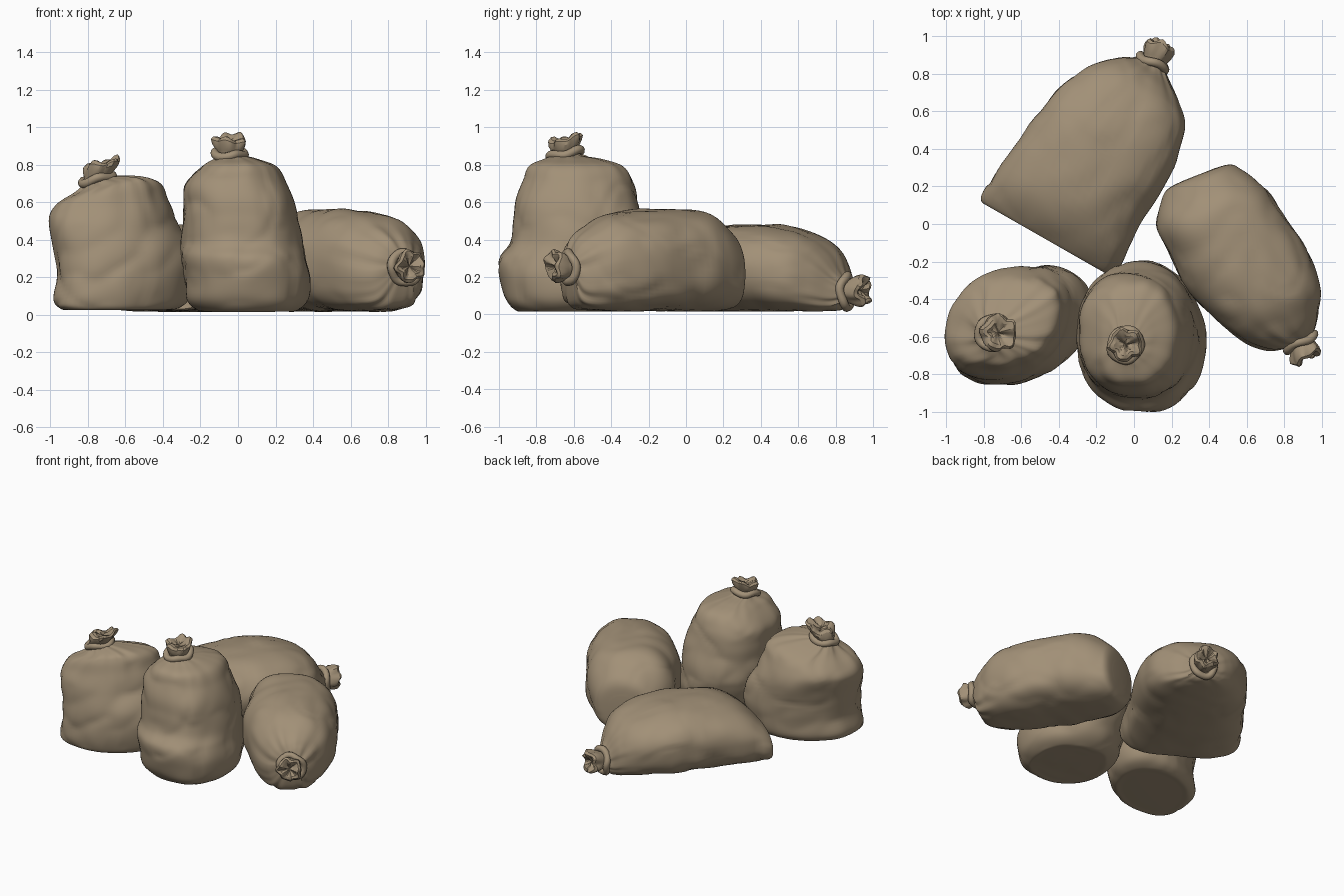
import bpy, bmesh, math
from mathutils import Vector, noise

if "Cube" in bpy.data.objects:
    bpy.data.objects.remove(bpy.data.objects["Cube"])

cloth = bpy.data.materials.new("burlap brown")
cloth.diffuse_color = (0.36, 0.28, 0.185, 1)
cloth.use_nodes = True
cloth.node_tree.nodes["Principled BSDF"].inputs["Base Color"].default_value = cloth.diffuse_color
SEG, SUB = 72, 6


def spow(v, e):
    return math.copysign(abs(v) ** e, v)


def loft(name, rings, sharp=35, close=False):
    """Skin a list of point rings; ends are capped unless the loft is closed."""
    bm = bmesh.new()
    vs = [[bm.verts.new(p) for p in r] for r in rings]
    n = len(vs[0])
    pairs = list(zip(vs, vs[1:])) + ([(vs[-1], vs[0])] if close else [])
    for a, b in pairs:
        for i in range(n):
            j = (i + 1) % n
            bm.faces.new((a[i], a[j], b[j], b[i]))
    if not close:
        for r in (vs[0], vs[-1]):
            c = bm.verts.new(sum((v.co for v in r), Vector()) / n)
            for i in range(n):
                bm.faces.new((r[i], r[(i + 1) % n], c))
    bmesh.ops.recalc_face_normals(bm, faces=bm.faces)
    me = bpy.data.meshes.new(name)
    bm.to_mesh(me)
    bm.free()
    me.materials.append(cloth)
    for p in me.polygons:
        p.use_smooth = True
    me.set_sharp_from_angle(angle=math.radians(sharp))
    ob = bpy.data.objects.new(name, me)
    bpy.context.collection.objects.link(ob)


def stand(x0, x1, y0, y1, z, tilt=0, skew=0):
    return (Vector(((x0 + x1) / 2, (y0 + y1) / 2, z)),
            Vector(((x1 - x0) / 2, 0, tilt)), Vector((skew, (y1 - y0) / 2, 0)))


def lie(xl, yl, xr, yr, z0, z1):
    return (Vector(((xl + xr) / 2, (yl + yr) / 2, (z0 + z1) / 2)),
            Vector(((xr - xl) / 2, (yr - yl) / 2, 0)), Vector((0, 0, (z1 - z0) / 2)))


def smooth(a, b, c, d, t):
    return 0.5 * (2 * b + (c - a) * t + (2 * a - 5 * b + 4 * c - d) * t * t
                  + (3 * b - a - 3 * c + d) * t ** 3)


def sack_body(name, secs, lying, seed, bulge):
    # Rounded closed end, then spline through the sections up to the neck
    c, u, v = secs[0]
    back = (c - secs[1][0]).normalized() * bulge
    secs = [(c + back, u * 0.4, v * 0.4), (c + back * 0.8, u * 0.78, v * 0.78)] + secs
    path, m = [], len(secs) - 1
    for k in range(m):
        q = [secs[max(0, min(m, k + o))] for o in (-1, 0, 1, 2)]
        for s in range(SUB):
            path.append([smooth(q[0][i], q[1][i], q[2][i], q[3][i], s / SUB) for i in range(3)])
    path.append(list(secs[-1]))
    rings, off = [], Vector((seed * 7.3, seed * 3.1, seed * 5.7))
    for k, (c, u, v) in enumerate(path):
        t = k / (len(path) - 1)
        ring = []
        for i in range(SEG):
            a = 2 * math.pi * i / SEG
            ca, sa = math.cos(a), math.sin(a)
            e = 0.93 if sa > 0 else 0.7
            if not lying:  # round below, squarer shoulders
                e = 0.97 - 0.13 * min(1, max(0, (c.z - 0.3) / 0.25))
            d = u * spow(ca, e) + v * spow(sa, e)
            p = c + d
            # broad dents, sharp creases and gathers towards the neck
            w = 0.05 * noise.noise(p * 3.5 + off)
            w -= 0.1 * max(0, 0.2 - 2.4 * abs(noise.noise(p * 2.6 - off)))
            w += 0.06 * (abs(noise.noise(p * 5 + off * 2)) - 0.15)
            g = max(0, (t - 0.6) / 0.4) ** 2
            w += g * (0.07 * math.sin(9 * a + seed) + 0.05 * math.sin(14 * a + 2 * seed))
            p = c + d * (1.01 + w)
            p.z = max(p.z, 0.015 + 0.004 * noise.noise(p * 6))
            ring.append(p)
        rings.append(ring)
    loft(name, rings, 38)


def frame(n):
    n = Vector(n).normalized()
    a = n.orthogonal().normalized()
    return n, a, n.cross(a)


def tie(name, c, n, R, seed):
    # Cord ring, slightly wobbly
    c = Vector(c)
    n, a, b = frame(n)
    rings = []
    for i in range(36):
        t = 2 * math.pi * i / 36
        out = a * math.cos(t) + b * math.sin(t)
        r = R * (1 + 0.06 * math.sin(2 * t + seed) + 0.03 * math.sin(5 * t))
        mid = c + out * r + n * 0.008 * math.sin(3 * t + seed)
        rings.append([mid + (out * math.cos(s) + n * math.sin(s)) * 0.024
                      for s in (2 * math.pi * j / 10 for j in range(10))])
    loft(name, rings, 60, True)


def frill(name, c, n, lean, length, R, seed):
    # Crumpled mouth of the sack: bulges out of the cord and folds back in
    c, lean = Vector(c), Vector(lean)
    n, a, b = frame(n)
    rings = []
    for h, r in ((-0.3, .68), (0, .68), (.3, .82), (.6, .95), (.85, .97), (1, .82), (.97, .6), (.8, .4), (.7, .15)):
        ring = []
        for i in range(40):
            t = 2 * math.pi * i / 40
            fold = 1 + 0.1 * max(h, 0) * (math.sin(5 * t + seed + h) + 0.6 * math.sin(8 * t + 2 * seed - 2 * h))
            jag = 1 + 0.1 * math.sin(2 * t + seed) + 0.09 * math.sin(5 * t + 2 * seed)
            hh = h * (jag if h > 0.2 else 1)
            ring.append(c + lean * h + n * hh * length
                        + (a * math.cos(t) + b * math.sin(t)) * r * R * fold)
        rings.append(ring)
    loft(name, rings, 28)


front_sack = [stand(*s) for s in (
    (-.2, .31, -.91, -.36, .02), (-.26, .365, -.97, -.28, .08), (-.28, .385, -1, -.22, .2),
    (-.305, .365, -.995, -.2, .3), (-.31, .345, -.94, -.21, .38), (-.29, .32, -.925, -.24, .5),
    (-.285, .29, -.91, -.265, .6), (-.28, .25, -.87, -.285, .7), (-.2, .2, -.83, -.34, .79),
    (-.13, .1, -.75, -.45, .83), (-.105, .03, -.71, -.56, .85), (-.1, .01, -.70, -.58, .88))]
left_sack = [stand(*s) for s in (
    (-.93, -.34, -.84, -.3, .03, 0, .08), (-.96, -.28, -.86, -.25, .08, 0, .1),
    (-.935, -.25, -.85, -.23, .2, 0, .1), (-.955, -.26, -.84, -.23, .33, 0, .1),
    (-.985, -.34, -.82, -.23, .47, 0, .08), (-.98, -.385, -.78, -.26, .57, .03, .06),
    (-.93, -.42, -.75, -.31, .65, .05, .05), (-.86, -.52, -.71, -.42, .695, .04), (-.815, -.68, -.64, -.52, .72, .02))]
back_sack = [lie(*s) for s in (
    (-.81, .13, -.11, -.27, .02, .32), (-.72, .28, -.03, -.12, .02, .44),
    (-.55, .53, .1, .12, .02, .48), (-.42, .7, .22, .34, .02, .475), (-.24, .84, .27, .52, .02, .415),
    (-.1, .885, .24, .65, .02, .33), (0, .885, .19, .76, .03, .23), (.04, .89, .16, .83, .06, .18))]
right_sack = [lie(*s) for s in (
    (.15, .12, .58, .29, .03, .45), (.12, -.02, .7, .18, .02, .545), (.19, -.16, .82, .02, .02, .56),
    (.3, -.36, .93, -.16, .02, .55), (.43, -.5, .99, -.33, .02, .53), (.58, -.62, .99, -.45, .02, .465),
    (.72, -.67, .97, -.54, .06, .39), (.82, -.66, .95, -.59, .19, .31))]

# name, sections, lying, seed, end bulge, neck centre, neck axis, lean, frill length, frill radius
for nm, secs, ly, seed, bulge, c, n, lean, ln, fr in (
        ("front", front_sack, False, 1, .005, (-.045, -.645, .86), (0, -.2, 1), (0, .02, 0), .09, .092),
        ("left", left_sack, False, 2, .005, (-.75, -.58, .722), (-.24, 0, 1), (.06, 0, 0), .1, .1),
        ("back", back_sack, True, 3, .01, (.1, .86, .12), (.42, .9, 0), (0, 0, .01), .115, .085),
        ("right", right_sack, True, 4, .065, (.89, -.63, .25), (.45, -.88, 0), (-.01, 0, .01), .1, .088)):
    sack_body(nm + "_sack", secs, ly, seed, bulge)
    tie(nm + "_cord", c, n, .08, seed)
    frill(nm + "_sack_mouth", c, n, lean, ln, fr, seed)
